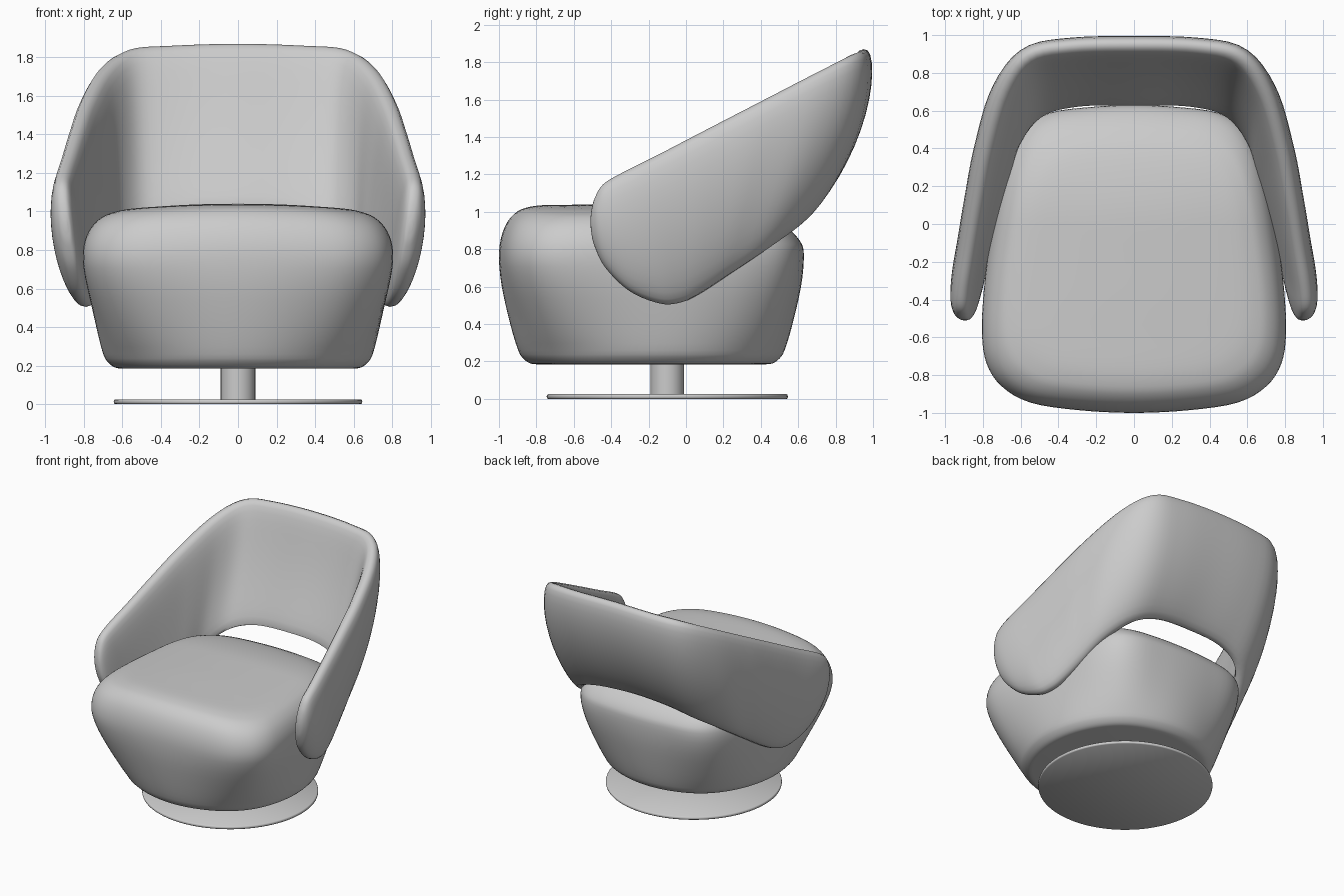
import bpy, bmesh, math
from mathutils import Vector

cube = bpy.data.objects.get("Cube")
if cube:
    bpy.data.objects.remove(cube)

grey = bpy.data.materials.new("light grey")
grey.use_nodes = True
grey.diffuse_color = (0.6, 0.6, 0.6, 1)
grey.node_tree.nodes["Principled BSDF"].inputs["Base Color"].default_value = (0.6, 0.6, 0.6, 1)


def spline(points, steps, closed=False):
    """Catmull-Rom curve through points of any dimension."""
    n = len(points)
    out = []
    for i in range(n if closed else n - 1):
        ids = [i - 1, i, i + 1, i + 2]
        ids = [j % n if closed else min(max(j, 0), n - 1) for j in ids]
        a, b, c, d = (points[j] for j in ids)
        for k in range(steps):
            t = k / steps
            out.append([0.5 * (2 * q + (r - p) * t + (2 * p - 5 * q + 4 * r - s) * t * t
                               + (3 * q - p - 3 * r + s) * t ** 3)
                        for p, q, r, s in zip(a, b, c, d)])
    if not closed:
        out.append(list(points[-1]))
    return out


def loft(name, rings, angle):
    """Skin closed rings and cap both ends."""
    bm = bmesh.new()
    loops = [[bm.verts.new(p) for p in ring] for ring in rings]
    n = len(loops[0])
    for lo, hi in zip(loops, loops[1:]):
        for i in range(n):
            j = (i + 1) % n
            bm.faces.new((lo[i], lo[j], hi[j], hi[i]))
    bm.faces.new(loops[0])
    bm.faces.new(loops[-1])
    bmesh.ops.recalc_face_normals(bm, faces=bm.faces)
    mesh = bpy.data.meshes.new(name)
    bm.to_mesh(mesh)
    bm.free()
    mesh.materials.append(grey)
    obj = bpy.data.objects.new(name, mesh)
    bpy.context.collection.objects.link(obj)
    bpy.ops.object.select_all(action='DESELECT')
    obj.select_set(True)
    bpy.context.view_layer.objects.active = obj
    bpy.ops.object.shade_smooth_by_angle(angle=math.radians(angle))


def turned(name, profile, y, sides=64):
    """Round part from (radius, height) pairs."""
    loft(name, [[(r * math.cos(2 * math.pi * i / sides), y + r * math.sin(2 * math.pi * i / sides), z)
                 for i in range(sides)] for r, z in profile], 50)


# Seat cushion: rounded plan, narrower at the back, turning round towards the bottom
plan = [(0, -1), (.3, -.985), (.55, -.945), (.7, -.86), (.78, -.74), (.805, -.58),
        (.795, -.35), (.765, -.1), (.725, .15), (.67, .36), (.58, .51), (.44, .59), (.22, .62), (0, .63)]
plan += [(-x, y) for x, y in plan[-2:0:-1]]
outline = spline(plan, 4, closed=True)
layers = [(.185, .2), (.19, .165), (.215, .13), (.26, .102), (.4, .06), (.6, .015), (.75, 0), (.85, .01),
          (.93, .045), (.98, .1), (1.0, .16), (1.01, .24), (1.012, .4), (1.014, .6), (1.014, .78)]
seat_y = -.185
rings = []
for z, inset in spline(layers, 3):
    s = 1 - inset / .81
    crown = max(0, min(1, (z - .8) / .2))
    roundness = .85 * max(0, min(1, (.75 - z) / .5)) ** 1.3
    ring = []
    for x, y in outline:
        u, v = x / .805, (y - seat_y) / .815
        k = s * (1 - roundness + roundness / math.hypot(u, v))
        px, py = x * k, seat_y + (y - seat_y) * k
        drop = .026 * (1 - (px / .6) ** 2) - .08 * (max(0, py) / .5) ** 2
        ring.append((px, py, z + crown * drop))
    rings.append(ring)
loft("seat_cushion", rings, 60)

# Wraparound back and arms: top edge, bottom edge, half thickness from centre to arm tip
half = [
    (0, .95, 1.87, 0, .645, 1.01, .08),
    (.34, .94, 1.86, .3, .64, .99, .08),
    (.56, .89, 1.84, .51, .58, .915, .085),
    (.69, .71, 1.75, .645, .41, .785, .088),
    (.78, .41, 1.595, .7, .21, .65, .088),
    (.835, .11, 1.44, .74, .07, .56, .085),
    (.875, -.14, 1.31, .77, -.03, .515, .082),
    (.905, -.33, 1.215, .8, -.14, .51, .08),
    (.915, -.44, 1.15, .835, -.3, .575, .073),
    (.913, -.485, 1.08, .863, -.43, .7, .056),
    (.905, -.505, 1.01, .881, -.49, .82, .033),
    (.897, -.511, .95, .891, -.508, .9, .01),
]
left = [(-a, b, c, -d, e, f, h) for a, b, c, d, e, f, h in half[:0:-1]]
stations = spline(left + half, 5)
tops = [Vector(s[:3]) for s in stations]
lows = [Vector(s[3:6]) for s in stations]
mids = [(t + b) / 2 for t, b in zip(tops, lows)]
rings = []
for i, s in enumerate(stations):
    along = mids[min(i + 1, len(mids) - 1)] - mids[max(i - 1, 0)]
    out = Vector((-along.y, along.x, 0)).normalized()
    chord = (tops[i] - lows[i]) / 2
    bow = (.012 + .045 * max(0, out.y)) * min(1, chord.length / .35)
    ring = []
    for k in range(32):
        c, w = math.cos(k * math.pi / 16), math.sin(k * math.pi / 16)
        side = math.copysign(abs(w) ** .75, w)
        ring.append(mids[i] + chord * c + out * (bow * (1 - c * c) + s[6] * side))
    rings.append(ring)
loft("back_and_arms", rings, 60)

# Swivel column and round base plate
turned("column", [(.09, .02), (.09, .2)], -.1, 32)
turned("base_plate", [(.638, 0), (.643, .004), (.645, .0125), (.643, .021), (.638, .025)], -.1, 96)
